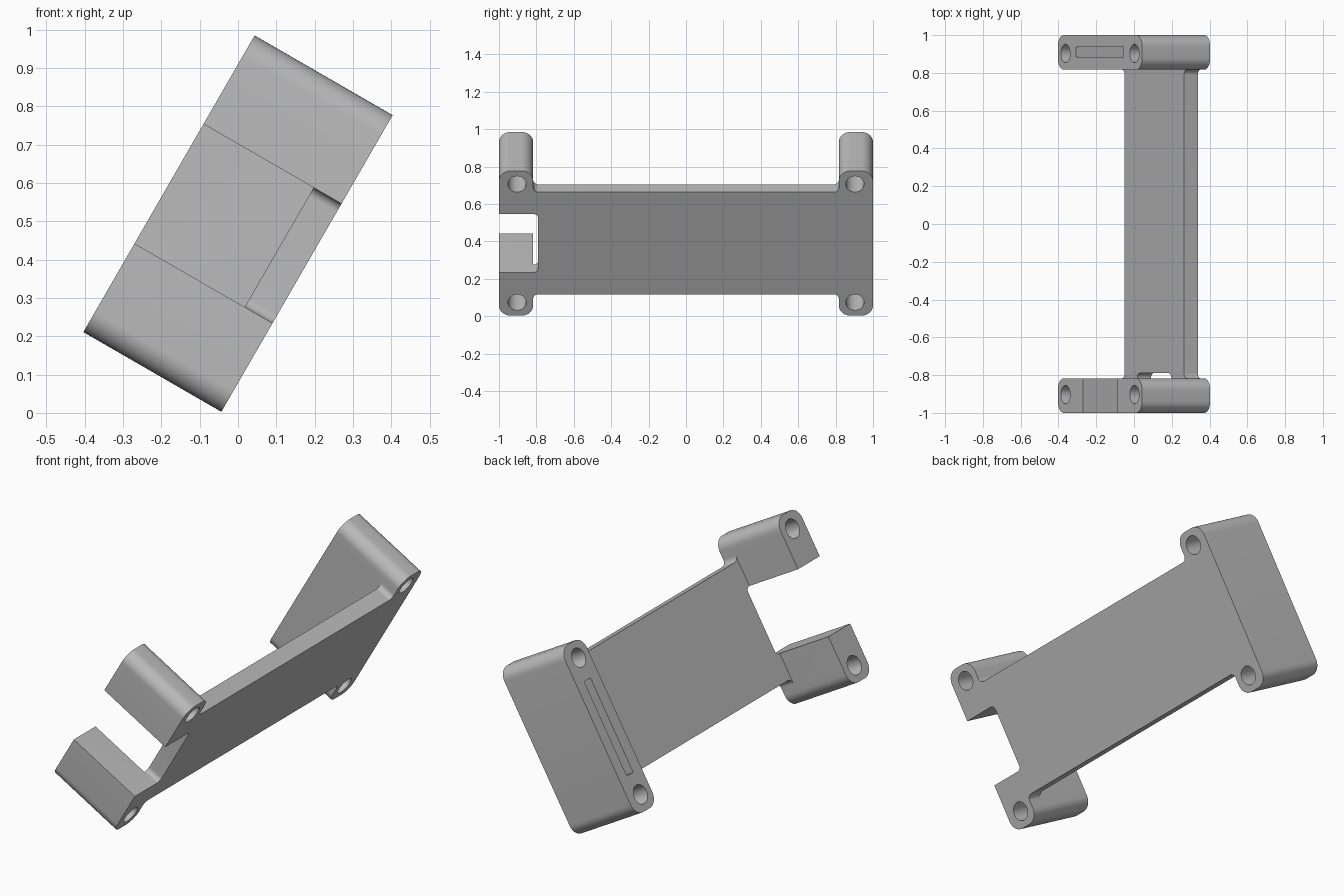
import bpy
import bmesh
import math
from mathutils import Matrix, Vector

if "Cube" in bpy.data.objects:
    bpy.data.objects.remove(bpy.data.objects["Cube"])

HALF_DEPTH, HALF_LENGTH = 0.208, 0.447
LEG_INNER, PLATE_INNER = 0.817, 0.124
POSE = Matrix.Translation((0, 0, 0.494)) @ Matrix.Rotation(math.radians(30), 4, "Y")

grey = bpy.data.materials.new("plain grey")
grey.use_nodes = True
grey.diffuse_color = (0.5, 0.5, 0.5, 1)
grey.node_tree.nodes["Principled BSDF"].inputs["Base Color"].default_value = (0.5, 0.5, 0.5, 1)


def finish(bm, name):
    bmesh.ops.recalc_face_normals(bm, faces=bm.faces)
    bm.transform(POSE)
    mesh = bpy.data.meshes.new(name)
    bm.to_mesh(mesh)
    bm.free()
    mesh.materials.append(grey)
    obj = bpy.data.objects.new(name, mesh)
    bpy.context.collection.objects.link(obj)
    return obj


def rounded(corners, steps=10):
    """Outline with an arc of the given radius at each corner."""
    points = []
    for i, (y, z, r) in enumerate(corners):
        p = Vector((y, z))
        if r == 0:
            points.append(p)
            continue
        before = (Vector(corners[i - 1][:2]) - p).normalized()
        after = (Vector(corners[(i + 1) % len(corners)][:2]) - p).normalized()
        centre = p + (before + after) * r
        for k in range(steps + 1):
            t = k / steps * math.pi / 2
            points.append(centre - after * r * math.cos(t) - before * r * math.sin(t))
    return points


def prism(name, outline, x0, x1):
    bm = bmesh.new()
    face = bm.faces.new([bm.verts.new((x0, p.x, p.y)) for p in outline])
    top = bmesh.ops.extrude_face_region(bm, geom=[face])["geom"]
    moved = [v for v in top if isinstance(v, bmesh.types.BMVert)]
    bmesh.ops.translate(bm, verts=moved, vec=(x1 - x0, 0, 0))
    return finish(bm, name)


def box(name, low, high):
    outline = [Vector(p) for p in ((low[1], low[2]), (high[1], low[2]),
                                   (high[1], high[2]), (low[1], high[2]))]
    return prism(name, outline, low[0], high[0])


def cut(body, cutter):
    cutter.hide_render = True
    mod = body.modifiers.new("cut", "BOOLEAN")
    mod.operation = "DIFFERENCE"
    mod.solver = "EXACT"
    mod.object = cutter
    bpy.ops.object.select_all(action="DESELECT")
    body.select_set(True)
    bpy.context.view_layer.objects.active = body
    bpy.ops.object.modifier_apply(modifier=mod.name)
    bpy.data.objects.remove(cutter)


# Outline of plate and legs, with a notch through the front leg
R, F, N = 0.063, 0.028, 0.025
EDGE, GAP = 0.315, 0.18
lower = [(-1, -HALF_LENGTH, R), (-LEG_INNER, -HALF_LENGTH, R), (-LEG_INNER, -EDGE, F),
         (LEG_INNER, -EDGE, F), (LEG_INNER, -HALF_LENGTH, R), (1, -HALF_LENGTH, R)]
upper = [(y, -z, r) for y, z, r in reversed(lower)]
notch = [(-1, GAP, 0), (-0.79, GAP, N), (-0.79, -GAP, N), (-1, -GAP, 0)]
bracket = prism("mounting_bracket", rounded(lower + upper + notch), -HALF_DEPTH, HALF_DEPTH)

# Clear the space between the legs, leaving the plate
cut(bracket, box("space_cutter", (-0.5, -LEG_INNER, -0.6), (PLATE_INNER, LEG_INNER, 0.6)))

# Screw holes through the four corners
for y in (-0.903, 0.903):
    for z in (-0.365, 0.365):
        ring = [Vector((y + 0.049 * math.cos(k * math.tau / 40),
                        z + 0.049 * math.sin(k * math.tau / 40))) for k in range(40)]
        cut(bracket, prism("hole_cutter", ring, -0.4, 0.4))

# Deep slot in the back leg
cut(bracket, box("slot_cutter", (-0.4, 0.885, -0.255), (0.12, 0.938, 0.25)))

bpy.ops.object.shade_smooth_by_angle(angle=math.radians(30))
